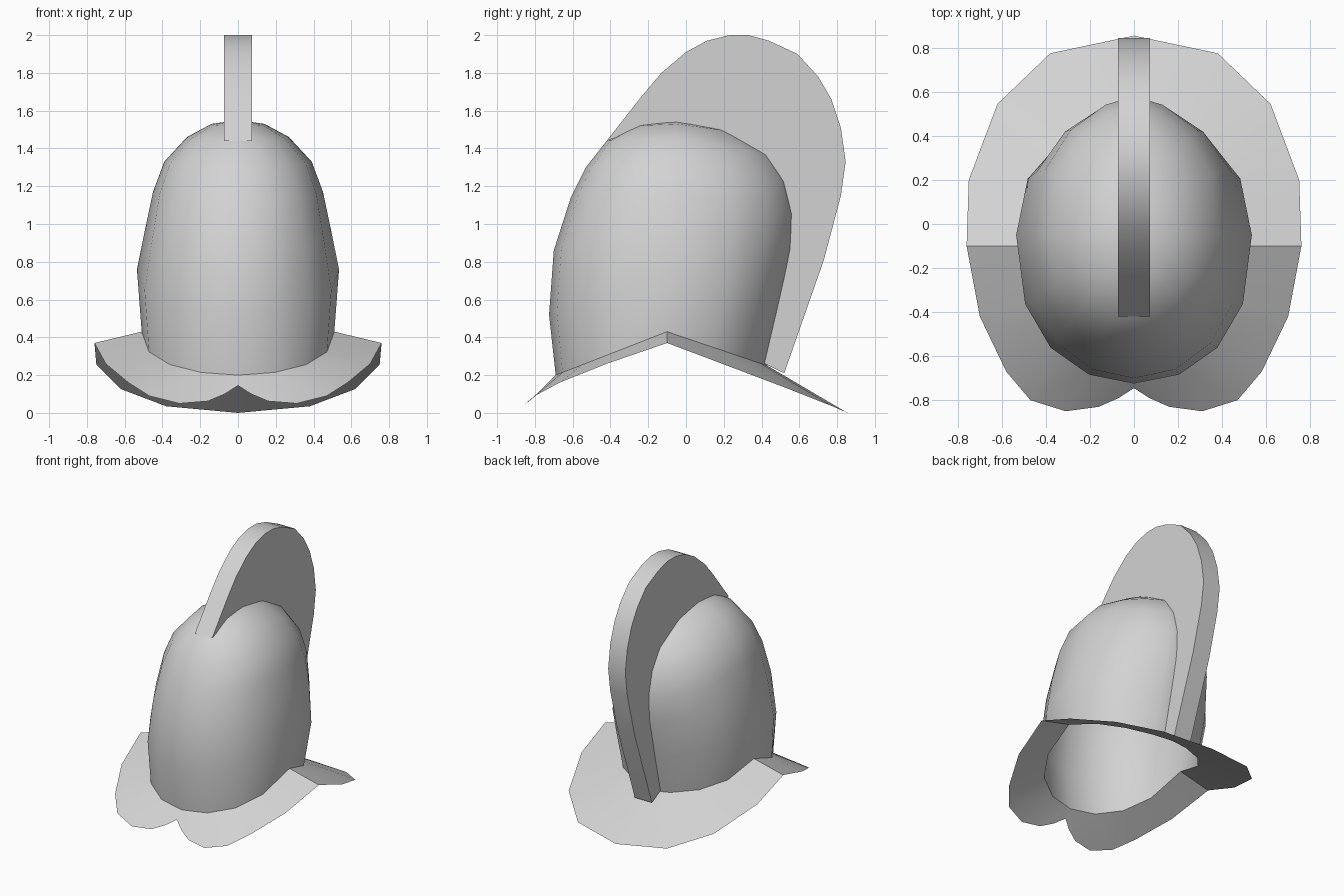
import bpy, bmesh, math
from mathutils import Vector

if "Cube" in bpy.data.objects:
    bpy.data.objects.remove(bpy.data.objects["Cube"], do_unlink=True)

steel = bpy.data.materials.new("light_grey_metal")
steel.use_nodes = True
steel.diffuse_color = (0.65, 0.65, 0.65, 1)
steel.node_tree.nodes["Principled BSDF"].inputs["Base Color"].default_value = (0.65, 0.65, 0.65, 1)


def finish(bm, name, angle, face_up=False):
    """Turn a bmesh into a smooth shaded object."""
    bmesh.ops.recalc_face_normals(bm, faces=bm.faces)
    bm.normal_update()
    if face_up and sum(f.normal.z for f in bm.faces) < 0:
        bmesh.ops.reverse_faces(bm, faces=bm.faces)
    mesh = bpy.data.meshes.new(name)
    bm.to_mesh(mesh)
    bm.free()
    mesh.materials.append(steel)
    ob = bpy.data.objects.new(name, mesh)
    bpy.context.collection.objects.link(ob)
    bpy.ops.object.select_all(action='DESELECT')
    bpy.context.view_layer.objects.active = ob
    ob.select_set(True)
    bpy.ops.object.shade_smooth_by_angle(angle=math.radians(angle))
    return ob


def skin(bm, a, b, closed):
    """Bridge two rows of vertices, dropping repeated corners."""
    n = len(a)
    for i in range(n if closed else n - 1):
        j = (i + 1) % n
        quad = list(dict.fromkeys((a[i], a[j], b[j], b[i])))
        if len(quad) > 2:
            bm.faces.new(quad)


# Bowl profiles from rim to crown: front (y, z), back (y, z), side (x, z)
FRONT = [(-.69, .2), (-.725, .52), (-.70, .86), (-.61, 1.14), (-.53, 1.3), (-.42, 1.44), (-.27, 1.52)]
BACK = [(.43, .25), (.50, .55), (.57, .86), (.58, 1.05), (.54, 1.22), (.45, 1.36), (.24, 1.49)]
SIDE = [(.51, .43), (.535, .76), (.49, .98), (.45, 1.17), (.39, 1.33), (.27, 1.46), (.14, 1.53)]
CROWN = (-.05, 1.55)
QUARTER = 4


def bowl_point(row, k):
    """Point k of a ring; 0 is the front, 4 the left side, 8 the back."""
    t = k * math.pi / (2 * QUARTER)
    c, s = math.cos(t), math.sin(t)
    (w, zs), ys = SIDE[row], (-.1 if row == 0 else -.05)
    y_end, z_end = FRONT[row] if c > 0 else BACK[row]
    f = abs(c) ** .8 if abs(c) > 1e-6 else 0
    x = w * math.copysign(abs(s) ** (1 if c > -1e-6 else 1.3), s)
    return Vector((x, ys + (y_end - ys) * f, zs + (z_end - zs) * f))


# Bowl: tilted rings closed by a fan at the crown
bm = bmesh.new()
rings = [[bm.verts.new(bowl_point(r, k)) for k in range(4 * QUARTER)] for r in range(len(SIDE))]
for low, high in zip(rings, rings[1:]):
    skin(bm, low, high, True)
top = bm.verts.new((0, *CROWN))
skin(bm, rings[-1], [top] * (4 * QUARTER), True)
finish(bm, "bowl", 80)

# Brim: left outer edge from front notch to back, with matching bowl rim index
EDGE = [(0, -.745, .145, 0), (.07, -.79, .1, 0), (.16, -.83, .062, 1), (.31, -.85, .05, 1),
        (.47, -.8, .09, 2), (.58, -.67, .16, 2), (.70, -.42, .26, 3), (.76, -.1, .37, 4),
        (.75, .2, .257, 5), (.62, .545, .126, 6), (.38, .775, .035, 7), (0, .855, 0, 8)]
bm = bmesh.new()
for side in (1, -1):
    flip = Vector((side, 1, 1))
    rim = [bm.verts.new(bowl_point(0, k) * flip) for k in range(2 * QUARTER + 1)]
    outer = [bm.verts.new(Vector(p[:3]) * flip) for p in EDGE]
    skin(bm, [rim[p[3]] for p in EDGE], outer, False)
bmesh.ops.remove_doubles(bm, verts=bm.verts, dist=.001)
finish(bm, "brim", 30, True)

# Crest: flat plate whose inner edge is sunk just inside the bowl
OUTLINE = [(-.42, 1.44), (-.24, 1.67), (-.13, 1.8), (0, 1.91), (.11, 1.97), (.23, 2), (.33, 2),
           (.44, 1.97), (.59, 1.9), (.7, 1.78), (.77, 1.66), (.82, 1.51), (.845, 1.33),
           (.82, 1.15), (.73, .81), (.52, .21)]
inner = BACK + [CROWN, FRONT[-1]]
mid_y, mid_z = -.05, .8
sunk = [(mid_y + (y - mid_y) * .95, mid_z + (z - mid_z) * .97) for y, z in inner]
bm = bmesh.new()
half = .073
left, right = [[bm.verts.new((x, y, z)) for y, z in OUTLINE + sunk] for x in (half, -half)]
bm.faces.new(left)
bm.faces.new(right[::-1])
skin(bm, left, right, True)
finish(bm, "crest", 35)
